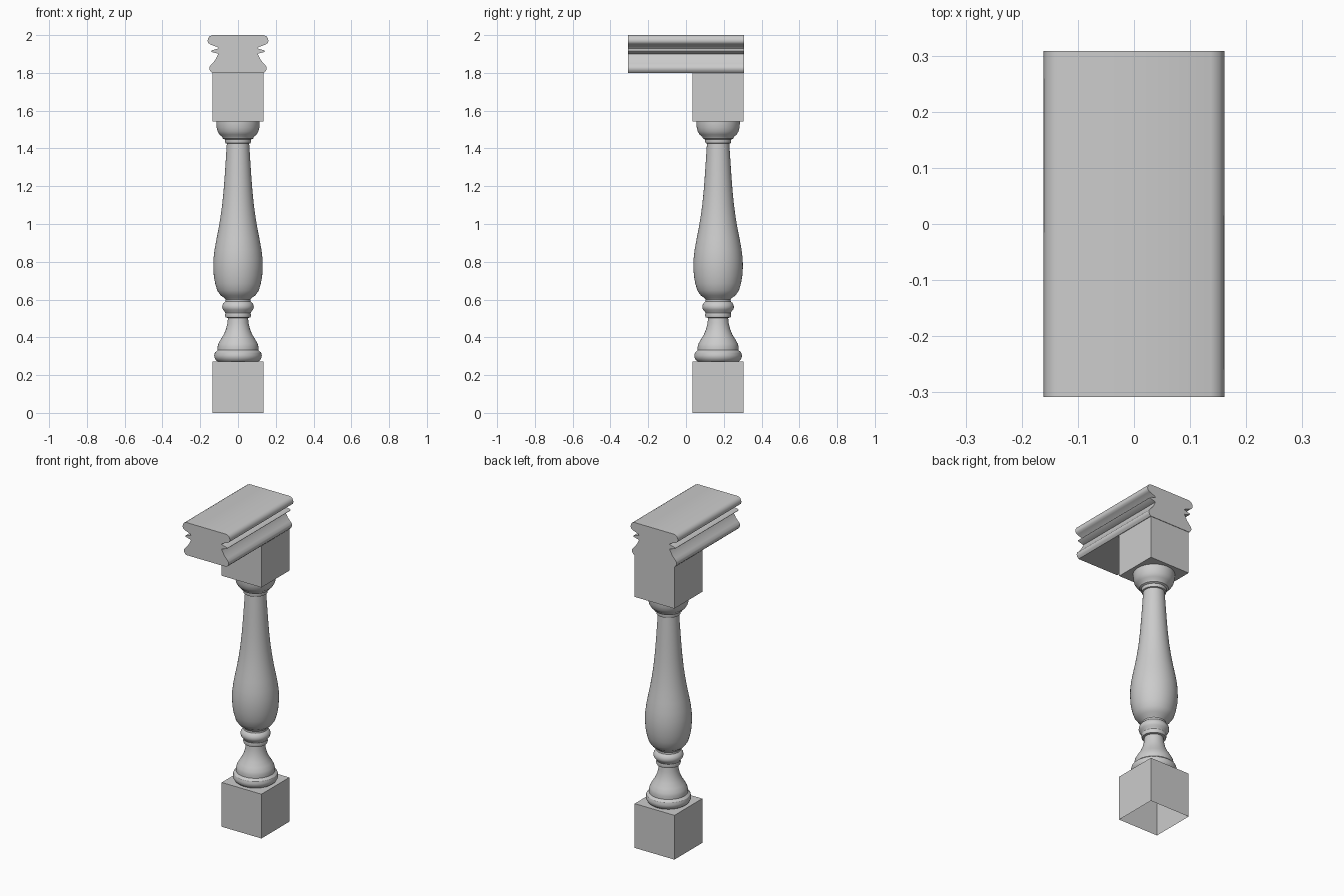
import bpy, bmesh, math

POST_Y = 0.17   # the baluster stands under the back half of the rail


def finish(bm, name, smooth=None):
    bmesh.ops.recalc_face_normals(bm, faces=bm.faces)
    me = bpy.data.meshes.new(name)
    bm.to_mesh(me)
    bm.free()
    ob = bpy.data.objects.new(name, me)
    bpy.context.collection.objects.link(ob)
    if smooth:
        bpy.ops.object.select_all(action='DESELECT')
        ob.select_set(True)
        bpy.context.view_layer.objects.active = ob
        bpy.ops.object.shade_smooth_by_angle(angle=math.radians(smooth))
    return ob


def block(name, z0, z1, half=0.135, open_bottom=False):
    bm = bmesh.new()
    bmesh.ops.create_cube(bm, size=1)
    for v in bm.verts:
        v.co = (v.co.x * 2 * half, v.co.y * 2 * half + POST_Y,
                z0 + (v.co.z + 0.5) * (z1 - z0))
    bmesh.ops.recalc_face_normals(bm, faces=bm.faces)
    if open_bottom:
        bm.normal_update()
        low = [f for f in bm.faces if f.normal.z < -0.9]
        bmesh.ops.delete(bm, geom=low, context='FACES_ONLY')
    return finish(bm, name)


def lathe(name, profile, steps=48):
    bm = bmesh.new()
    vs = [bm.verts.new((r, POST_Y, z)) for r, z in profile]
    es = [bm.edges.new(p) for p in zip(vs, vs[1:])]
    bmesh.ops.spin(bm, geom=vs + es, cent=(0, POST_Y, 0), axis=(0, 0, 1),
                   angle=math.tau, steps=steps, use_merge=True)
    bmesh.ops.remove_doubles(bm, verts=bm.verts, dist=1e-5)
    return finish(bm, name, 32)


# square blocks; the plinth is hollow underneath
block("base_block", 0, 0.272, open_bottom=True)
block("top_block", 1.542, 1.80)

# turned foot: torus and flared neck
lathe("foot_turning", [
    (0.108, 0.272), (0.118, 0.280), (0.125, 0.293), (0.126, 0.306),
    (0.122, 0.320), (0.108, 0.332), (0.108, 0.350), (0.104, 0.366),
    (0.092, 0.388), (0.075, 0.415), (0.063, 0.445), (0.056, 0.475),
    (0.053, 0.505)])

# ring mouldings between foot and vase
lathe("lower_rings", [
    (0.053, 0.503), (0.066, 0.505), (0.069, 0.515), (0.067, 0.528),
    (0.072, 0.538), (0.080, 0.547), (0.084, 0.559), (0.082, 0.572),
    (0.075, 0.583), (0.067, 0.590), (0.066, 0.605)])

# vase-shaped shaft
lathe("vase_shaft", [
    (0.066, 0.600), (0.072, 0.608), (0.092, 0.622), (0.110, 0.648),
    (0.121, 0.685), (0.128, 0.725), (0.131, 0.770), (0.130, 0.815),
    (0.124, 0.865), (0.114, 0.920), (0.103, 0.975), (0.093, 1.035),
    (0.084, 1.100), (0.076, 1.180), (0.070, 1.260), (0.064, 1.350),
    (0.059, 1.428)])

# collar and bowl under the top block
lathe("bowl_capital", [
    (0.059, 1.426), (0.067, 1.428), (0.069, 1.438), (0.069, 1.447),
    (0.080, 1.452), (0.084, 1.462), (0.098, 1.473), (0.108, 1.490),
    (0.113, 1.510), (0.115, 1.530), (0.115, 1.542)])

# moulded handrail: mirrored half profile, extruded along y
half = [
    (0.138, 1.800), (0.148, 1.810), (0.152, 1.822), (0.150, 1.834),
    (0.138, 1.848), (0.122, 1.866), (0.110, 1.888), (0.104, 1.901),
    (0.140, 1.911), (0.143, 1.915), (0.140, 1.919), (0.104, 1.929),
    (0.108, 1.936), (0.148, 1.951), (0.157, 1.958), (0.161, 1.968),
    (0.159, 1.981), (0.152, 1.993), (0.137, 2.000)]
bm = bmesh.new()
outline = half + [(-x, z) for x, z in reversed(half)]
cap = bm.faces.new([bm.verts.new((x, -0.308, z)) for x, z in outline])
ext = bmesh.ops.extrude_face_region(bm, geom=[cap], use_keep_orig=True)
bmesh.ops.translate(bm, vec=(0, 0.616, 0),
                    verts=[g for g in ext["geom"] if isinstance(g, bmesh.types.BMVert)])
finish(bm, "handrail", 40)
